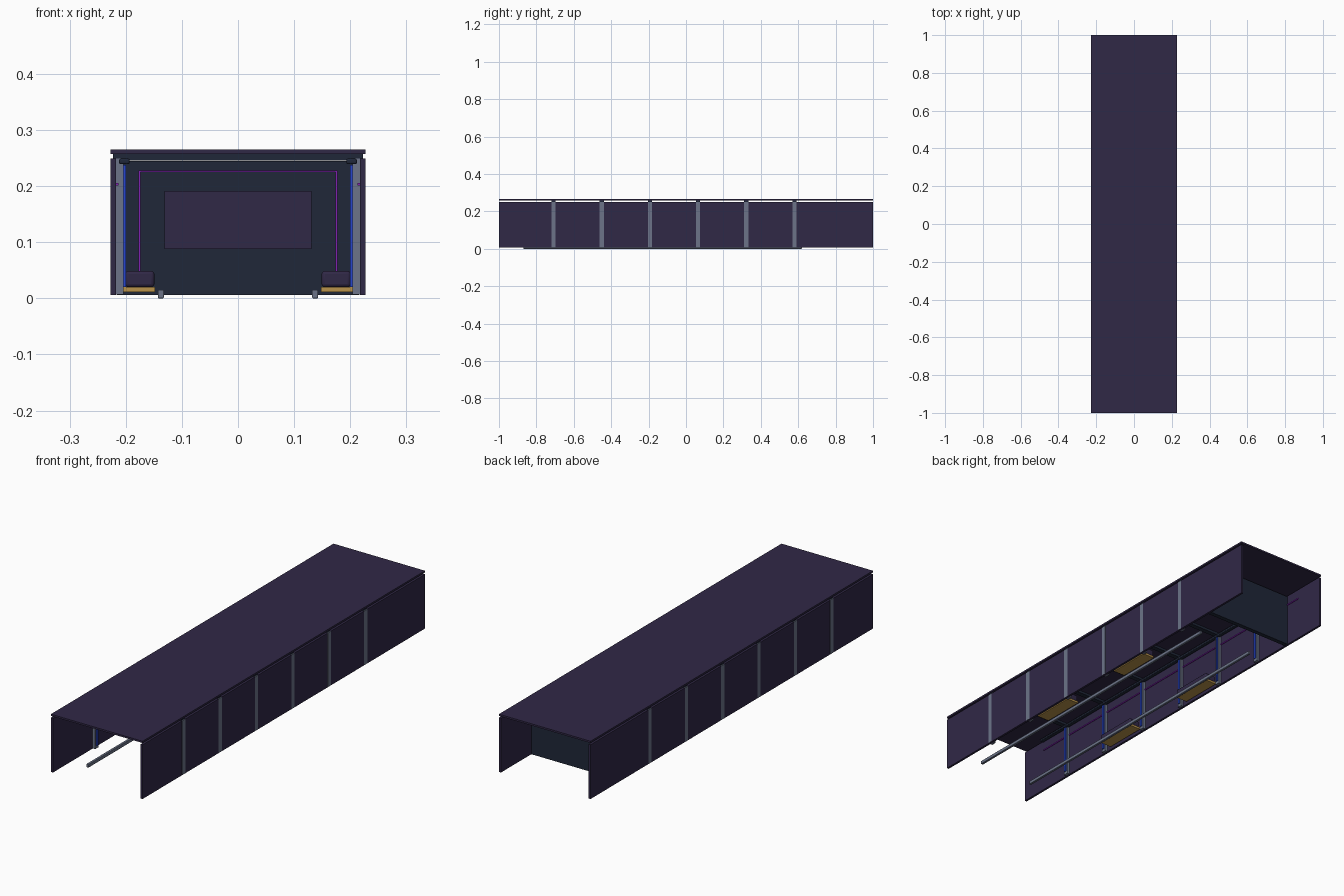
import bpy

if "Cube" in bpy.data.objects:
    bpy.data.objects.remove(bpy.data.objects["Cube"])


def mat(name, rgb):
    m = bpy.data.materials.new(name)
    m.diffuse_color = (*rgb, 1)
    m.use_nodes = True
    m.node_tree.nodes["Principled BSDF"].inputs["Base Color"].default_value = m.diffuse_color
    return m


PURPLE = mat("purple_panel", (0.030, 0.021, 0.062))
NAVY = mat("navy_metal", (0.014, 0.020, 0.040))
STEEL = mat("steel", (0.15, 0.175, 0.25))
BLUE = mat("blue_light", (0.02, 0.06, 0.62))
MAGENTA = mat("magenta_light", (0.22, 0.015, 0.45))
AMBER = mat("amber_light", (0.48, 0.29, 0.07))


def box(name, x, y, z, material, bevel=0.0, segments=2):
    """Box from (min, max) ranges on each axis."""
    bpy.ops.mesh.primitive_cube_add(
        size=1, location=[(r[0] + r[1]) / 2 for r in (x, y, z)])
    ob = bpy.context.object
    ob.name = name
    ob.scale = [r[1] - r[0] for r in (x, y, z)]
    bpy.ops.object.transform_apply(location=False, rotation=False, scale=True)
    ob.data.materials.append(material)
    if bevel:
        b = ob.modifiers.new("bevel", 'BEVEL')
        b.width = bevel
        b.segments = segments
        bpy.ops.object.shade_smooth_by_angle()
    return ob


def pair(name, x, y, z, material, **kw):
    """The same box on the right and left sides."""
    box(name + "_right", x, y, z, material, **kw)
    box(name + "_left", (-x[1], -x[0]), y, z, material, **kw)


# Shell: roof slab and two side walls, open ends and floor
box("roof", (-0.227, 0.227), (-1, 1), (0.257, 0.265), PURPLE)
pair("side_wall", (0.217, 0.227), (-1, 1), (0.006, 0.249), PURPLE)

# Ribs with a roof beam and inner light strips
for i in range(6):
    y = -0.708 + 0.2575 * i
    pair(f"rib_{i}", (0.2045, 0.2274), (y - 0.011, y + 0.011), (0.007, 0.249), STEEL)
    box(f"roof_beam_{i}", (-0.223, 0.223), (y - 0.011, y + 0.011), (0.246, 0.257), NAVY)
    pair(f"rib_light_{i}", (0.200, 0.2045), (y - 0.005, y + 0.005), (0.02, 0.238), BLUE)

# Conduits and light strips along the upper walls
pair("ceiling_conduit", (0.193, 0.212), (-0.87, 0.75), (0.239, 0.249), NAVY, bevel=0.003)
pair("wall_light", (0.213, 0.217), (-0.87, 0.86), (0.201, 0.206), MAGENTA)

# End bulkhead with door panel and lit frame
box("bulkhead", (-0.216, 0.216), (0.765, 0.785), (0.006, 0.245), NAVY)
box("door_panel", (-0.131, 0.131), (0.757, 0.765), (0.088, 0.191), PURPLE)
pair("door_light", (0.1735, 0.177), (0.759, 0.765), (0.02, 0.228), MAGENTA)
box("door_light_top", (-0.177, 0.177), (0.759, 0.765), (0.2255, 0.228), MAGENTA)

# Benches with amber under-lighting
for i, y in enumerate((-0.305, 0.21)):
    pair(f"bench_{i}", (0.149, 0.201), (y - 0.1, y + 0.1), (0.02, 0.049), PURPLE,
         bevel=0.006, segments=3)
    pair(f"bench_light_{i}", (0.148, 0.206), (y - 0.1, y + 0.1), (0.011, 0.020), AMBER)

# Floor rails
pair("floor_rail", (0.132, 0.143), (-0.87, 0.62), (0, 0.015), STEEL, bevel=0.002)
